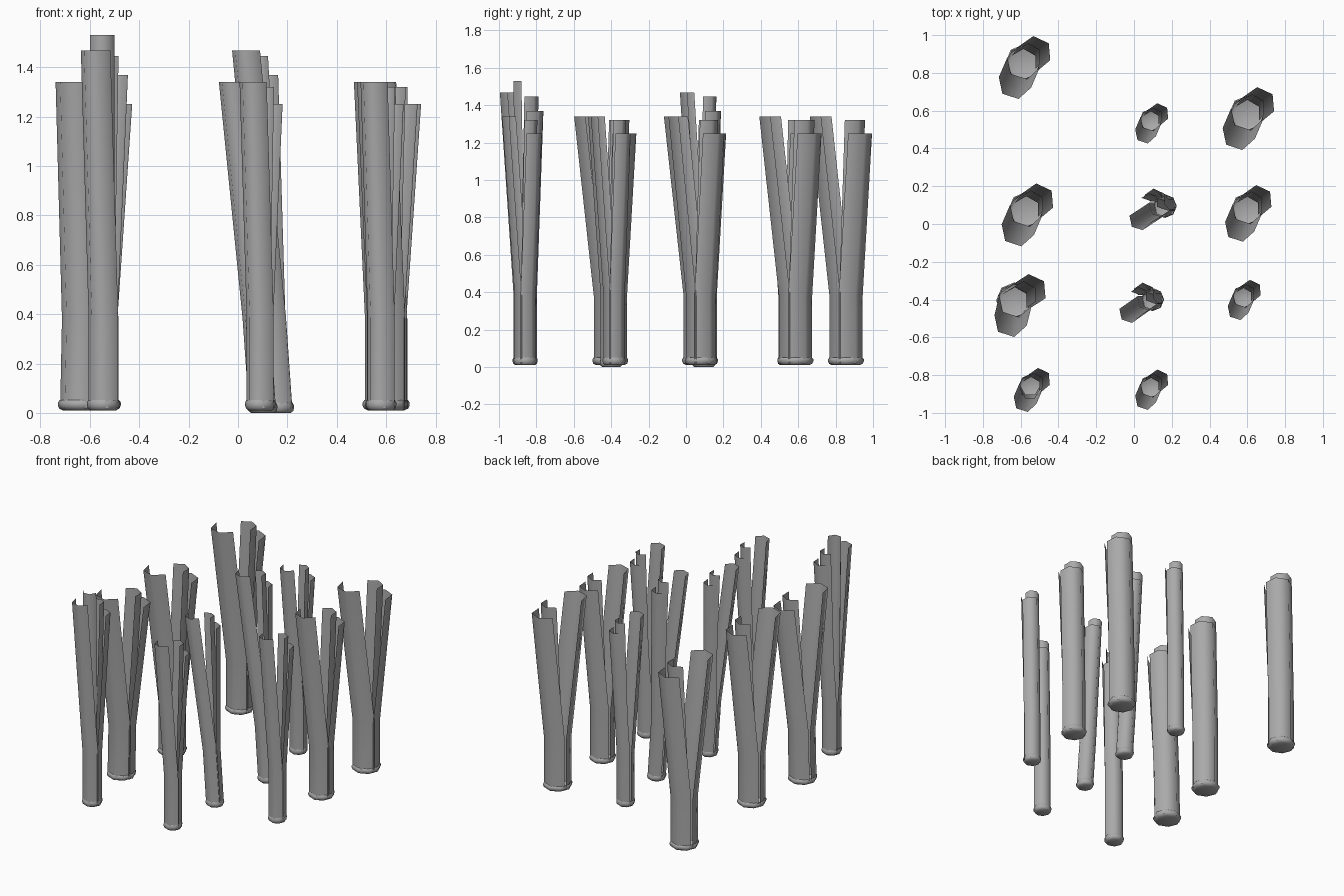
import bpy
import bmesh
from math import sin, cos, radians, tau

cube = bpy.data.objects.get("Cube")
if cube:
    bpy.data.objects.remove(cube)

grey = bpy.data.materials.new("stone_grey")
grey.use_nodes = True
grey.diffuse_color = (0.4, 0.4, 0.4, 1)
grey.node_tree.nodes["Principled BSDF"].inputs["Base Color"].default_value = (0.4, 0.4, 0.4, 1)

BASE, KINK = 0.02, 0.38   # foot of the shells, height where they spread


def finish(bm, name, x, y, tilt):
    """Lean the mesh sideways, place it and shade it."""
    for v in bm.verts:
        v.co.x += tilt * v.co.z
    mesh = bpy.data.meshes.new(name)
    bm.to_mesh(mesh)
    bm.free()
    mesh.materials.append(grey)
    obj = bpy.data.objects.new(name, mesh)
    bpy.context.collection.objects.link(obj)
    obj.location = (x, y, 0)
    bpy.ops.object.select_all(action='DESELECT')
    obj.select_set(True)
    bpy.context.view_layer.objects.active = obj
    bpy.ops.object.shade_smooth_by_angle(angle=radians(65))


def loft(bm, rings, closed):
    rows = [[bm.verts.new(p) for p in ring] for ring in rings]
    n = len(rows[0])
    for a, b in zip(rows, rows[1:]):
        for i in range(n if closed else n - 1):
            j = (i + 1) % n
            bm.faces.new((a[i], a[j], b[j], b[i]))
    return rows


def gutter(name, x, y, tilt, radius, facing, shift, top):
    """Open half hexagonal tube, upright below the kink and leaning above it."""
    def ring(z, k):
        angles = [radians(facing + a) for a in (-90, -30, 30, 90)]
        return [(radius * cos(a) + k * shift[0], radius * sin(a) + k * shift[1], z)
                for a in angles]
    bm = bmesh.new()
    loft(bm, [ring(BASE, 0), ring(KINK, 0), ring(top, 1)], False)
    finish(bm, name, x, y, tilt)


def foot(name, x, y, tilt, radius, drop):
    """Rounded cup closing the bottom of a stalk."""
    profile = [(0.82, 0.01), (1.0, 0.018), (1.06, 0.03), (1.06, 0.042), (0.98, 0.052)]
    rings = [[(radius * r * cos(tau * i / 8), radius * r * sin(tau * i / 8), z - drop)
              for i in range(8)] for r, z in profile]
    bm = bmesh.new()
    rows = loft(bm, rings, True)
    bm.faces.new(rows[0][::-1])
    finish(bm, name, x, y, tilt)


def stalk(label, x, y, size, height=1.0, tilt=0.0):
    r = 0.09 * size
    drop = 0.01 if tilt < 0 else 0
    foot(label + "_foot", x, y, tilt, r, drop)
    gutter(label + "_front_arm", x, y, tilt, r, 252,
           (-0.045 * size, -0.105 * size), 1.34 * height)
    gutter(label + "_back_arm", x, y, tilt, r, 65,
           (0.06 * size, 0.05 * size), 1.25 * height)
    gutter(label + "_inner_arm", x, y, tilt, r * 0.8, 60,
           (0.025 * size, 0.03 * size), 1.32 * height)


# x, y, size, height factor, sideways lean
stalks = [
    (-0.585, 0.855, 1.0), (0.09, 0.55, 0.64), (0.60, 0.585, 1.0),
    (-0.57, 0.075, 1.0), (0.165, 0.095, 0.66, 1.095, -0.07), (0.60, 0.08, 0.9),
    (-0.635, -0.405, 1.0, 1.0, 0.02), (0.10, -0.40, 0.64, 1.0, -0.07),
    (0.58, -0.385, 0.64), (-0.545, -0.86, 0.7, 1.095), (0.09, -0.86, 0.64),
]
for i, spec in enumerate(stalks, 1):
    stalk(f"stalk_{i}", *spec)

# extra tall sliver standing inside the front corner stalk
gutter("tall_sliver", -0.55, -0.86, 0, 0.05, 270, (0, -0.02), 1.53)
